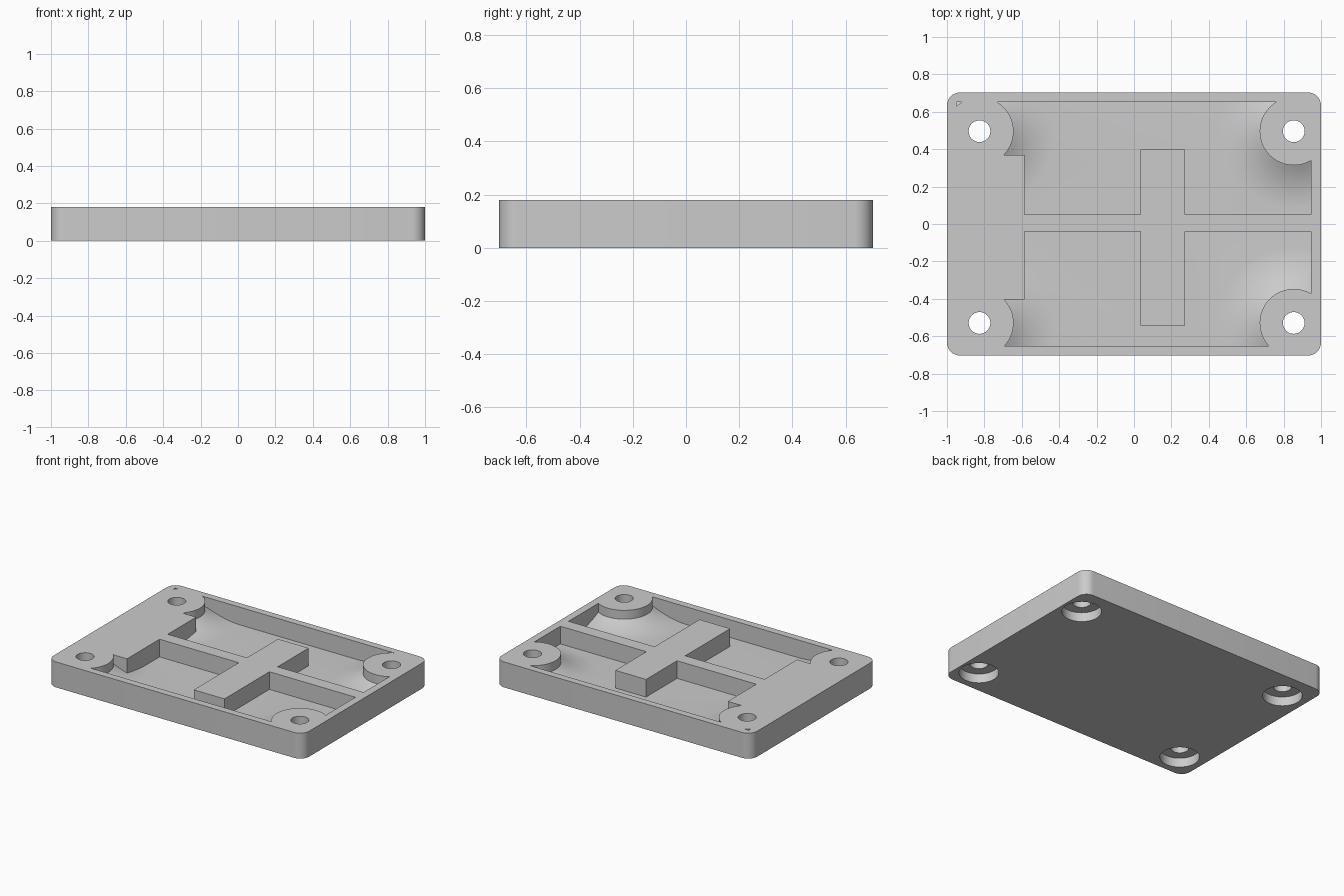
import bpy
import bmesh
from math import radians
from mathutils import Matrix, Vector

if "Cube" in bpy.data.objects:
    bpy.data.objects.remove(bpy.data.objects["Cube"], do_unlink=True)

HEIGHT = 0.18
FLOOR = 0.055
HOLES = [(-0.826, 0.496), (0.854, 0.496), (-0.826, -0.529), (0.854, -0.529)]


def finish(name, bm):
    bmesh.ops.recalc_face_normals(bm, faces=bm.faces)
    mesh = bpy.data.meshes.new(name)
    bm.to_mesh(mesh)
    bm.free()
    obj = bpy.data.objects.new(name, mesh)
    bpy.context.collection.objects.link(obj)
    return obj


def box(name, low, high, corner=0):
    low, high = Vector(low), Vector(high)
    bm = bmesh.new()
    place = Matrix.Translation((low + high) / 2) @ Matrix.Diagonal((*(high - low), 1))
    bmesh.ops.create_cube(bm, size=1, matrix=place)
    if corner:
        upright = [e for e in bm.edges
                   if abs(e.verts[0].co.z - e.verts[1].co.z) > 0.01]
        bmesh.ops.bevel(bm, geom=upright, offset=corner, segments=8,
                        profile=0.5, affect='EDGES')
    return finish(name, bm)


def lathe(name, profile, centre, steps=64):
    # Closed solid turned around a vertical axis, profile from bottom to top
    bm = bmesh.new()
    rings = []
    for radius, z in profile:
        ring = bmesh.ops.create_circle(bm, segments=steps, radius=radius,
                                       matrix=Matrix.Translation((*centre, z)))
        rings.append(ring["verts"])
    for a, b in zip(rings, rings[1:]):
        for i in range(steps):
            j = (i + 1) % steps
            bm.faces.new((a[i], a[j], b[j], b[i]))
    bm.faces.new(rings[0])
    bm.faces.new(rings[-1])
    return finish(name, bm)


def subtract(target, cutter):
    cutter.hide_render = True
    mod = target.modifiers.new("cut", 'BOOLEAN')
    mod.operation = 'DIFFERENCE'
    mod.solver = 'EXACT'
    mod.object = cutter
    bpy.context.view_layer.objects.active = target
    bpy.ops.object.modifier_apply(modifier=mod.name)
    bpy.data.objects.remove(cutter, do_unlink=True)


# Rounded plate
plate = box("mounting_plate", (-1, -0.703, 0), (1, 0.703, HEIGHT), corner=0.07)
grey = bpy.data.materials.new("plain_grey")
grey.use_nodes = True
colour = (0.6, 0.6, 0.6, 1)
grey.diffuse_color = colour
grey.node_tree.nodes["Principled BSDF"].inputs["Base Color"].default_value = colour
plate.data.materials.append(grey)

# Pocket volume, reduced by everything left standing inside it
pocket = box("pocket_cutter", (-0.948, -0.652, FLOOR), (0.947, 0.653, 0.3))
subtract(pocket, box("left_land", (-1.2, -0.403, 0), (-0.586, 0.37, 0.4)))
subtract(pocket, box("long_rib", (-1.3, -0.04, -0.1), (1.2, 0.052, 0.5)))
subtract(pocket, box("cross_block", (0.034, -0.543, -0.05), (0.274, 0.398, 0.45)))

# Screw bosses with a wide flare blending into the floor
REACH, RISE, RADIUS = 0.25, 0.063, 0.182
flare = [(RADIUS + REACH * (1 - k / 10), FLOOR - 0.0005 + RISE * (k / 10) ** 2.2)
         for k in range(11)]
boss_profile = [(flare[0][0], 0.02)] + flare + [(RADIUS, 0.42)]
for centre in HOLES:
    subtract(pocket, lathe("boss", boss_profile, centre))
subtract(plate, pocket)

# Through holes with counterbores from below
hole_profile = [(0.127, -0.1), (0.127, 0.065), (0.058, 0.065), (0.058, 0.4)]
for centre in HOLES:
    subtract(plate, lathe("hole_cutter", hole_profile, centre))

# Smooth curved walls, sharp edges elsewhere
bpy.ops.object.select_all(action='DESELECT')
plate.select_set(True)
bpy.context.view_layer.objects.active = plate
bpy.ops.object.shade_smooth_by_angle(angle=radians(20))
